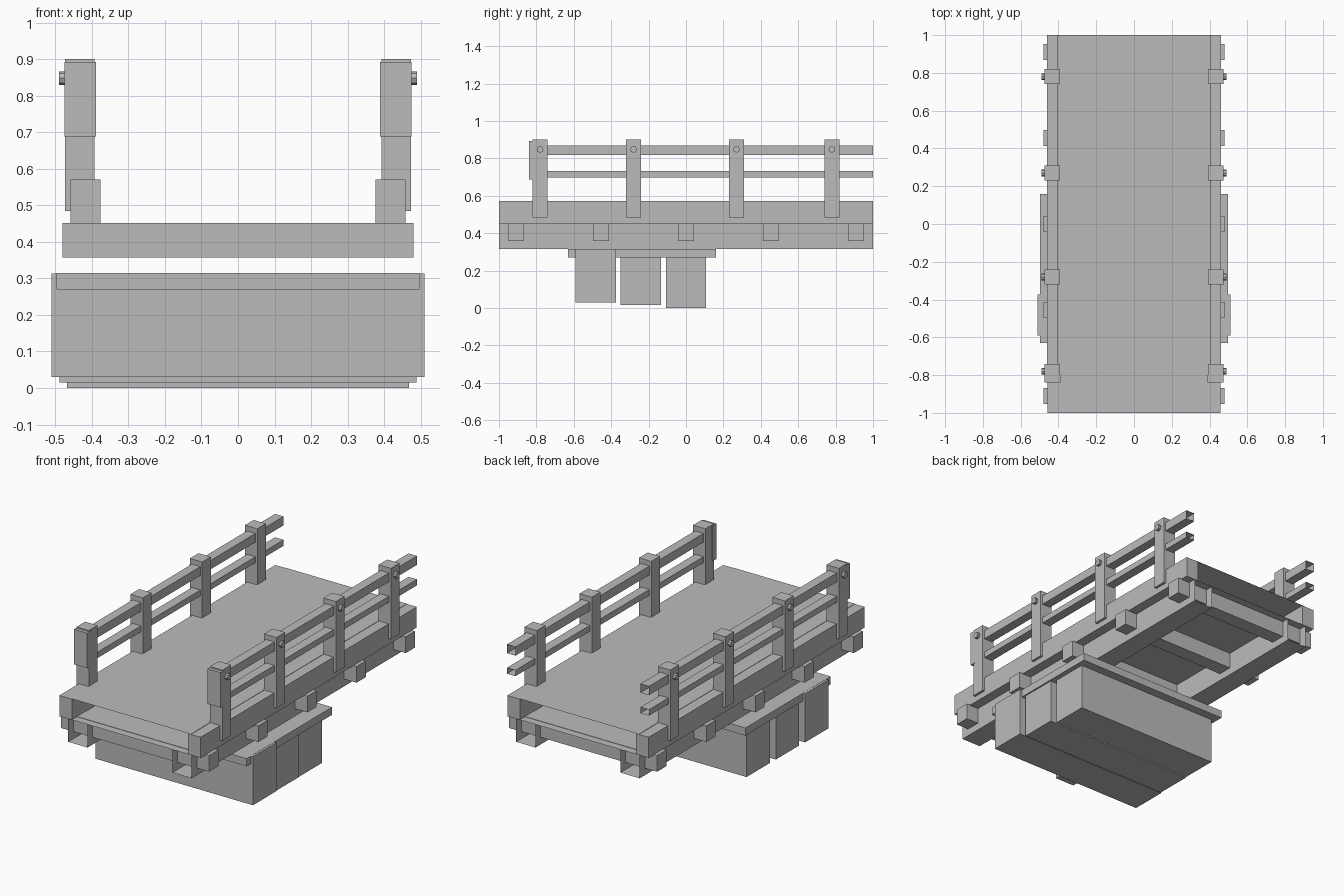
import bpy, bmesh, math
from mathutils import Matrix

cube = bpy.data.objects.get("Cube")
if cube:
    bpy.data.objects.remove(cube)

grey = bpy.data.materials.new("plain_grey")
grey.use_nodes = True
COLOUR = (0.5, 0.5, 0.5, 1)
grey.diffuse_color = COLOUR
grey.node_tree.nodes["Principled BSDF"].inputs["Base Color"].default_value = COLOUR


def finish(name, bm):
    mesh = bpy.data.meshes.new(name)
    bm.to_mesh(mesh)
    bm.free()
    mesh.materials.append(grey)
    obj = bpy.data.objects.new(name, mesh)
    bpy.context.collection.objects.link(obj)
    return obj


def box(name, x, y, z, open_ends=()):
    """Box from (min, max) ranges; open_ends lists the y directions left hollow."""
    bm = bmesh.new()
    bmesh.ops.create_cube(bm, size=1)
    for v in bm.verts:
        v.co = [r[0] if c < 0 else r[1] for r, c in zip((x, y, z), v.co)]
    bm.normal_update()
    ends = [f for f in bm.faces if any(f.normal.y * d > 0.5 for d in open_ends)]
    bmesh.ops.delete(bm, geom=ends, context='FACES')
    return finish(name, bm)


def bolt(name, side, y, z):
    bm = bmesh.new()
    place = Matrix.Translation((side * 0.475, y, z)) @ Matrix.Rotation(math.pi / 2, 4, 'Y')
    bmesh.ops.create_cone(bm, cap_ends=True, segments=8, radius1=0.018,
                          radius2=0.018, depth=0.03, matrix=place)
    return finish(name, bm)


BOTH = (-1, 1)

# Deck, hollow at both ends
box("deck", (-0.395, 0.395), (-1, 1), (0.45, 0.573), BOTH)

# Cross beams under the deck
for i in range(5):
    y = -0.91 + i * 0.455
    box(f"cross_beam_{i + 1}", (-0.48, 0.48), (y - 0.043, y + 0.043), (0.357, 0.452))

# Parts repeated on each side
for side, label in ((-1, "right"), (1, "left")):
    def span(a, b):
        return tuple(sorted((side * a, side * b)))

    box(f"{label}_curb", span(0.377, 0.458), (-1, 1), (0.45, 0.571))
    box(f"{label}_stringer", span(0.275, 0.4), (-1, 1), (0.315, 0.45), BOTH)

    # Railing
    for i, y in enumerate((-0.78, -0.28, 0.27, 0.78)):
        box(f"{label}_post_{i + 1}", span(0.393, 0.473), (y - 0.04, y + 0.04), (0.485, 0.9))
        bolt(f"{label}_bolt_{i + 1}", side, y, 0.848)
    box(f"{label}_top_rail", span(0.405, 0.46), (-0.8, 1), (0.818, 0.87), (1,))
    box(f"{label}_lower_rail", span(0.405, 0.46), (-0.8, 1), (0.698, 0.733), (1,))
    box(f"{label}_rail_end_board", span(0.389, 0.475), (-0.84, -0.8), (0.688, 0.893))

# Supporting pier: cap plate and three stacked timbers
box("pier_cap", (-0.497, 0.497), (-0.63, 0.16), (0.27, 0.315))
for i, (y, half, bottom, top) in enumerate(((-0.482, 0.51, 0.03, 0.314),
                                            (-0.243, 0.488, 0.015, 0.272),
                                            (0, 0.468, 0, 0.272))):
    box(f"pier_block_{i + 1}", (-half, half), (y - 0.108, y + 0.108), (bottom, top))
